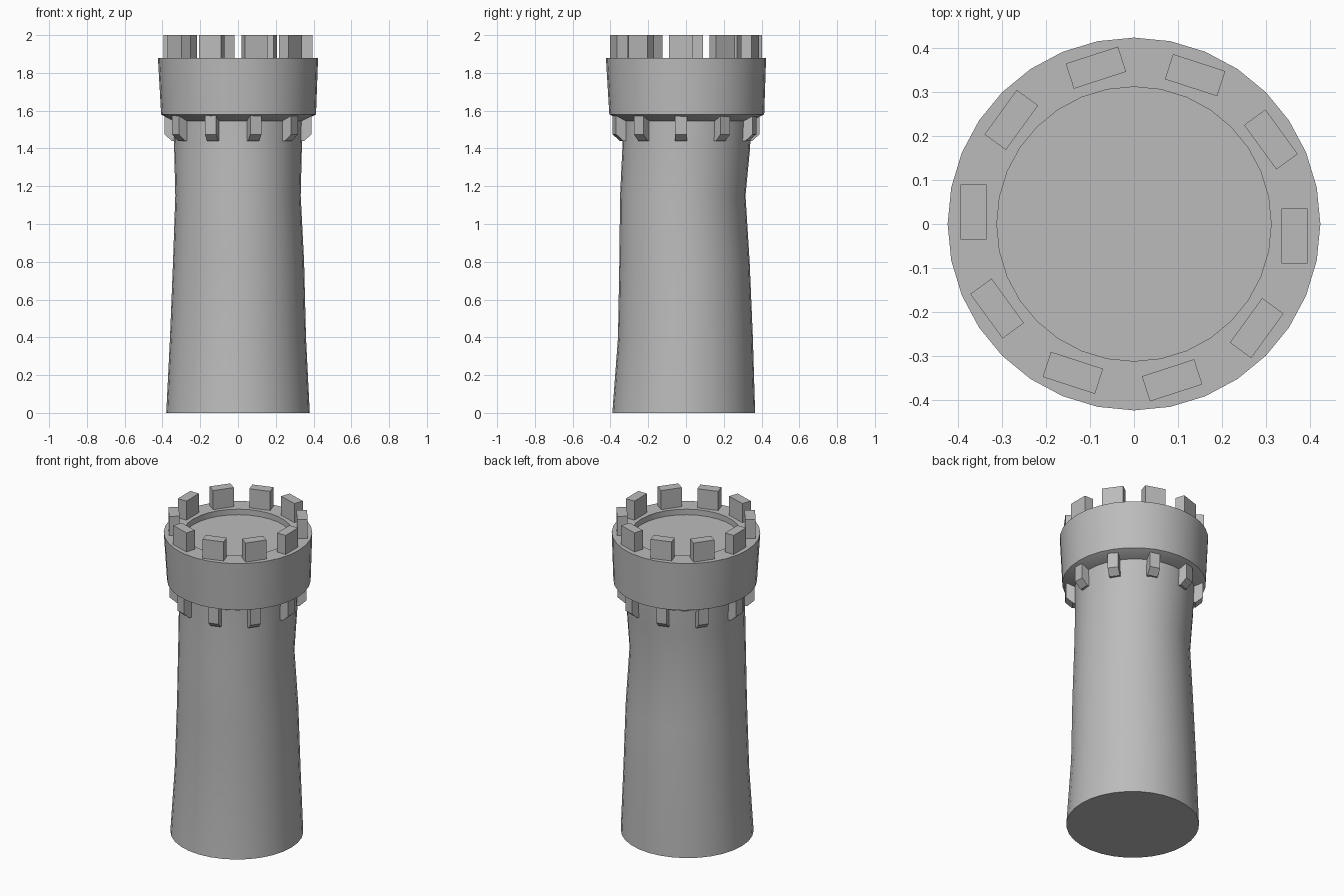
import bpy, bmesh, math
from mathutils import Vector, Matrix

if "Cube" in bpy.data.objects:
    bpy.data.objects.remove(bpy.data.objects["Cube"])

stone = bpy.data.materials.new("grey stone")
stone.diffuse_color = (0.5, 0.5, 0.5, 1)
stone.use_nodes = True
stone.node_tree.nodes["Principled BSDF"].inputs["Base Color"].default_value = stone.diffuse_color
SIDES = 32
COUNT = 10


def make_object(name, bm, smooth=False):
    bmesh.ops.recalc_face_normals(bm, faces=bm.faces)
    mesh = bpy.data.meshes.new(name)
    bm.to_mesh(mesh)
    bm.free()
    mesh.materials.append(stone)
    obj = bpy.data.objects.new(name, mesh)
    bpy.context.collection.objects.link(obj)
    if smooth:
        bpy.ops.object.select_all(action='DESELECT')
        obj.select_set(True)
        bpy.context.view_layer.objects.active = obj
        bpy.ops.object.shade_smooth_by_angle(angle=math.radians(30))
    return obj


def loft(name, rings):
    """Stack elliptical rings (z, centre x, centre y, radius x, radius y)."""
    bm = bmesh.new()
    loops = []
    for z, cx, cy, rx, ry in rings:
        angles = [math.tau * i / SIDES for i in range(SIDES)]
        loops.append([bm.verts.new((cx + rx * math.cos(a), cy + ry * math.sin(a), z))
                      for a in angles])
    for low, high in zip(loops, loops[1:]):
        for i in range(SIDES):
            j = (i + 1) % SIDES
            bm.faces.new((low[i], low[j], high[j], high[i]))
    bm.faces.new(loops[0])
    bm.faces.new(loops[-1])
    return make_object(name, bm, True)


def ring_of_blocks(name, profile, y0, y1):
    """Extrude an x-z profile between y0 and y1 and repeat it round the tower."""
    bm = bmesh.new()
    for k in range(COUNT):
        turn = Matrix.Rotation(math.tau * k / COUNT, 3, 'Z')
        ends = [[bm.verts.new(turn @ Vector((x, y, z))) for x, z in profile]
                for y in (y0, y1)]
        n = len(profile)
        for i in range(n):
            j = (i + 1) % n
            bm.faces.new((ends[0][i], ends[0][j], ends[1][j], ends[1][i]))
        bm.faces.new(ends[0])
        bm.faces.new(ends[1])
    return make_object(name, bm)


# Slightly crooked round shaft
loft("tower_shaft", [
    (0.00, 0.0, -0.012, 0.38, 0.378),
    (0.40, 0.0, -0.003, 0.36, 0.357),
    (0.80, 0.003, -0.008, 0.347, 0.345),
    (1.15, 0.0, -0.017, 0.332, 0.332),
    (1.40, 0.0, 0.001, 0.338, 0.338),
    (1.56, 0.0, 0.005, 0.342, 0.342)])

# Flared head with a sloping underside and a sunken roof
loft("tower_head", [
    (1.54, 0.0, 0.005, 0.33, 0.33),
    (1.58, 0.003, 0.004, 0.41, 0.41),
    (1.88, 0.0, 0.0, 0.424, 0.424),
    (1.88, 0.0, 0.0, 0.312, 0.312),
    (1.845, 0.0, 0.0, 0.312, 0.312)])

# Battlement blocks on the rim
ring_of_blocks("battlements",
               [(0.335, 1.875), (0.395, 1.875), (0.395, 2.0), (0.335, 2.0)],
               -0.09, 0.035)

# Chamfered support brackets below the head
ring_of_blocks("brackets",
               [(0.31, 1.44), (0.35, 1.44), (0.39, 1.475), (0.39, 1.58), (0.31, 1.58)],
               -0.058, 0.004)
